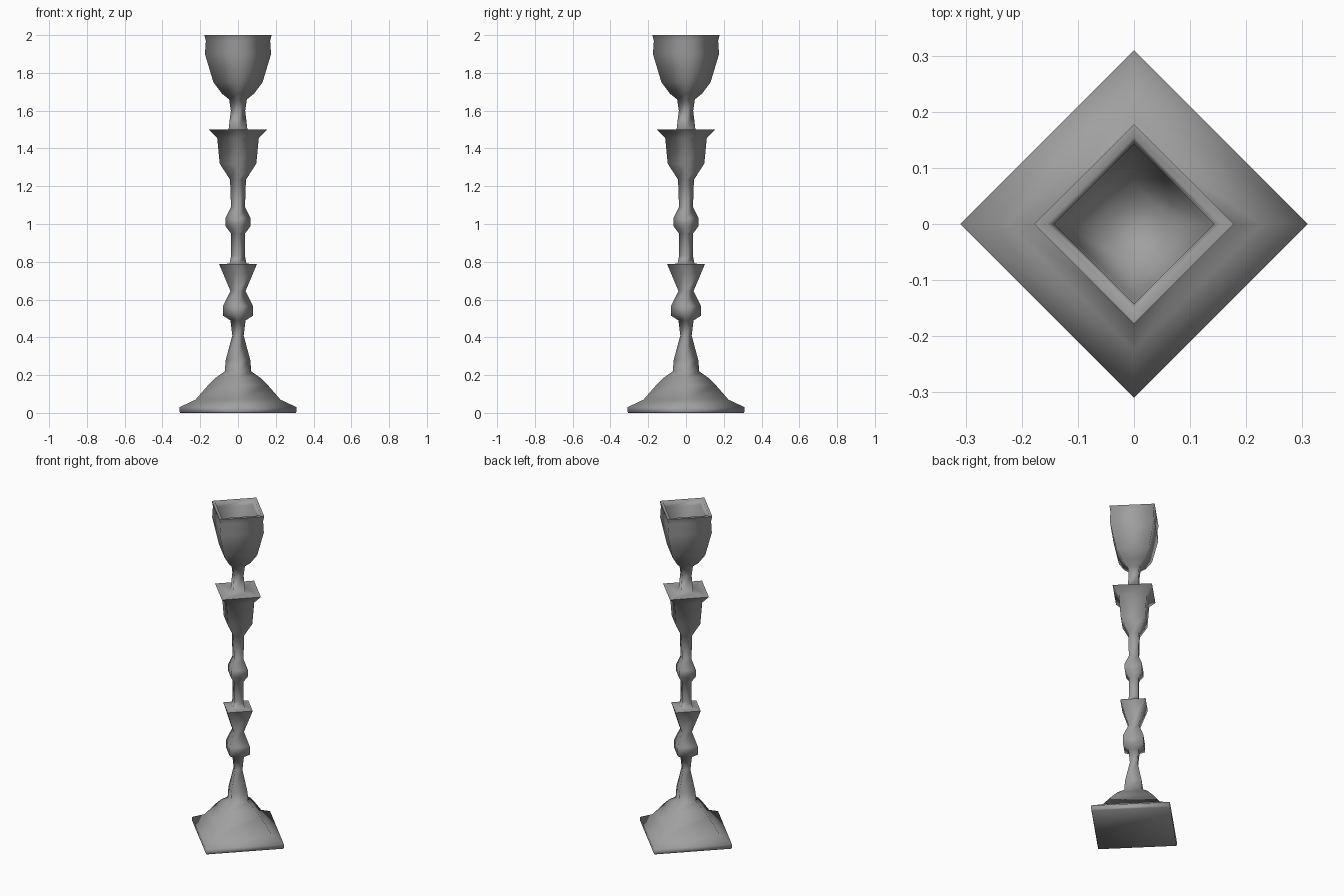
import bpy, bmesh
from math import cos, sin, pi, radians

if "Cube" in bpy.data.objects:
    bpy.data.objects.remove(bpy.data.objects["Cube"])

SIDES = 4  # square section, corners on the x and y axes

metal = bpy.data.materials.new("dark_metal")
metal.diffuse_color = (0.35, 0.35, 0.35, 1)
metal.use_nodes = True
metal.node_tree.nodes["Principled BSDF"].inputs["Base Color"].default_value = metal.diffuse_color


def lathe(name, profile):
    """Sweep an (radius, height) profile around z with four smooth sides, ends closed."""
    bm = bmesh.new()
    rings = [[bm.verts.new((r * cos(2 * pi * i / SIDES), r * sin(2 * pi * i / SIDES), z))
              for i in range(SIDES)] for r, z in profile]
    for a, b in zip(rings, rings[1:]):
        for i in range(SIDES):
            j = (i + 1) % SIDES
            bm.faces.new((a[i], a[j], b[j], b[i]))
    bm.faces.new(rings[0][::-1])
    bm.faces.new(rings[-1])
    mesh = bpy.data.meshes.new(name)
    bm.to_mesh(mesh)
    bm.free()
    mesh.materials.append(metal)
    obj = bpy.data.objects.new(name, mesh)
    bpy.context.collection.objects.link(obj)
    obj.select_set(True)
    bpy.context.view_layer.objects.active = obj
    bpy.ops.object.shade_smooth_by_angle(angle=radians(95))
    return obj


# Flared foot with flat underside
foot = [(0.306, 0), (0.31, 0.006), (0.31, 0.03), (0.225, 0.07),
        (0.155, 0.15), (0.117, 0.187), (0.07, 0.22)]

# Turned stem with knops, collar and drip pan
stem = [(0.065, 0.28), (0.03, 0.41), (0.04, 0.49),
        (0.08, 0.515), (0.08, 0.565), (0.04, 0.645),
        (0.1, 0.788), (0.045, 0.79), (0.037, 0.83), (0.037, 0.95),
        (0.067, 0.99), (0.067, 1.03), (0.037, 1.09), (0.042, 1.235),
        (0.097, 1.32), (0.11, 1.455), (0.155, 1.5), (0.05, 1.5)]

# Candle cup with deep tapering hollow
cup = [(0.038, 1.6), (0.047, 1.66), (0.085, 1.69), (0.13, 1.75),
       (0.175, 1.9), (0.17, 1.97), (0.178, 2.0), (0.155, 2.0),
       (0.142, 1.97), (0.135, 1.88), (0.073, 1.7)]

lathe("candlestick", foot + stem + cup)
